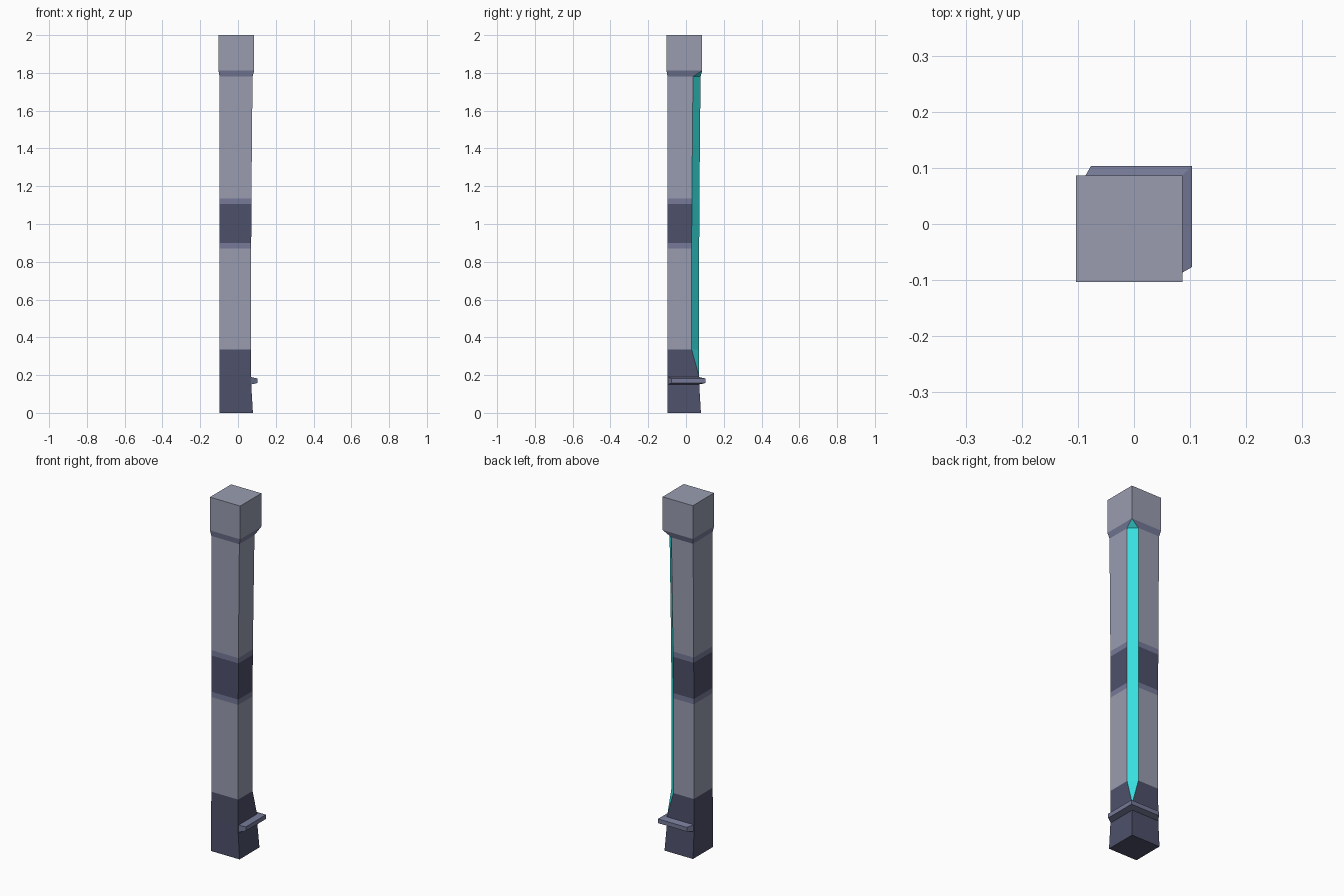
import bpy, bmesh

if "Cube" in bpy.data.objects:
    bpy.data.objects.remove(bpy.data.objects["Cube"])


def material(name, r, g, b):
    m = bpy.data.materials.new(name)
    m.diffuse_color = (r, g, b, 1)
    m.use_nodes = True
    m.node_tree.nodes["Principled BSDF"].inputs["Base Color"].default_value = m.diffuse_color
    return m


light = material("light grey", 0.32, 0.335, 0.435)
medium = material("blue grey", 0.18, 0.195, 0.31)
dark = material("dark slate", 0.076, 0.082, 0.145)
glow = material("glowing cyan", 0.04, 0.74, 0.74)


def new_object(name, bm, mats):
    bmesh.ops.remove_doubles(bm, verts=bm.verts, dist=0.0002)
    bmesh.ops.recalc_face_normals(bm, faces=bm.faces)
    mesh = bpy.data.meshes.new(name)
    bm.to_mesh(mesh)
    bm.free()
    for m in mats:
        mesh.materials.append(m)
    ob = bpy.data.objects.new(name, mesh)
    bpy.context.collection.objects.link(ob)
    return ob


def post_part(name, mat, levels):
    """Square section with one cut corner (+x +y); levels are (z, low, high, cut).
    The cut corner is the cyan strip."""
    bm = bmesh.new()
    rings = []
    for z, lo, hi, cut in levels:
        pts = [(lo, lo), (hi, lo), (hi, hi - cut), (hi - cut, hi), (lo, hi)]
        rings.append([bm.verts.new((x, y, z)) for x, y in pts])
    for (a, b, la, lb) in zip(rings, rings[1:], levels, levels[1:]):
        for i in range(5):
            if i == 2 and la[3] == lb[3] == 0:
                continue
            j = (i + 1) % 5
            f = bm.faces.new((a[i], a[j], b[j], b[i]))
            f.material_index = 1 if i == 2 else 0
    bm.faces.new(rings[0][::-1])
    bm.faces.new(rings[-1])
    return new_object(name, bm, [mat, glow])


# post, stacked from foot to head
post_part("base", dark, [(0, -0.099, 0.079, 0), (0.15, -0.099, 0.07, 0),
                         (0.19, -0.099, 0.07, 0), (0.335, -0.098, 0.07, 0.04)])
post_part("lower_column", light, [(0.335, -0.098, 0.07, 0.04), (0.87, -0.098, 0.07, 0.04)])
post_part("lower_ring", medium, [(0.87, -0.098, 0.07, 0.04), (0.90, -0.098, 0.07, 0.04)])
post_part("middle_band", dark, [(0.90, -0.098, 0.07, 0.04), (1.105, -0.098, 0.071, 0.04)])
post_part("upper_ring", medium, [(1.105, -0.098, 0.071, 0.04), (1.135, -0.098, 0.071, 0.04)])
post_part("upper_column", light, [(1.135, -0.098, 0.071, 0.04), (1.78, -0.098, 0.077, 0.04)])
post_part("neck", medium, [(1.78, -0.098, 0.077, 0.04), (1.812, -0.103, 0.086, 0)])
post_part("head", light, [(1.812, -0.103, 0.086, 0), (2.0, -0.103, 0.086, 0)])

# L-shaped foot bracket round the cut corner, with sloped upper and lower faces
bm = bmesh.new()
sections = []
for z, d, e in ((0.15, 0.068, -0.097), (0.19, 0.068, -0.097),
                (0.182, 0.103, -0.077), (0.158, 0.103, -0.077)):
    sections.append([bm.verts.new(p) for p in ((d, e, z), (d, d, z), (e, d, z))])
for k in range(4):
    a, b = sections[k], sections[(k + 1) % 4]
    for i in range(2):
        bm.faces.new((a[i], a[i + 1], b[i + 1], b[i]))
for i in (0, 2):
    bm.faces.new([s[i] for s in sections])
new_object("foot_bracket", bm, [medium])
